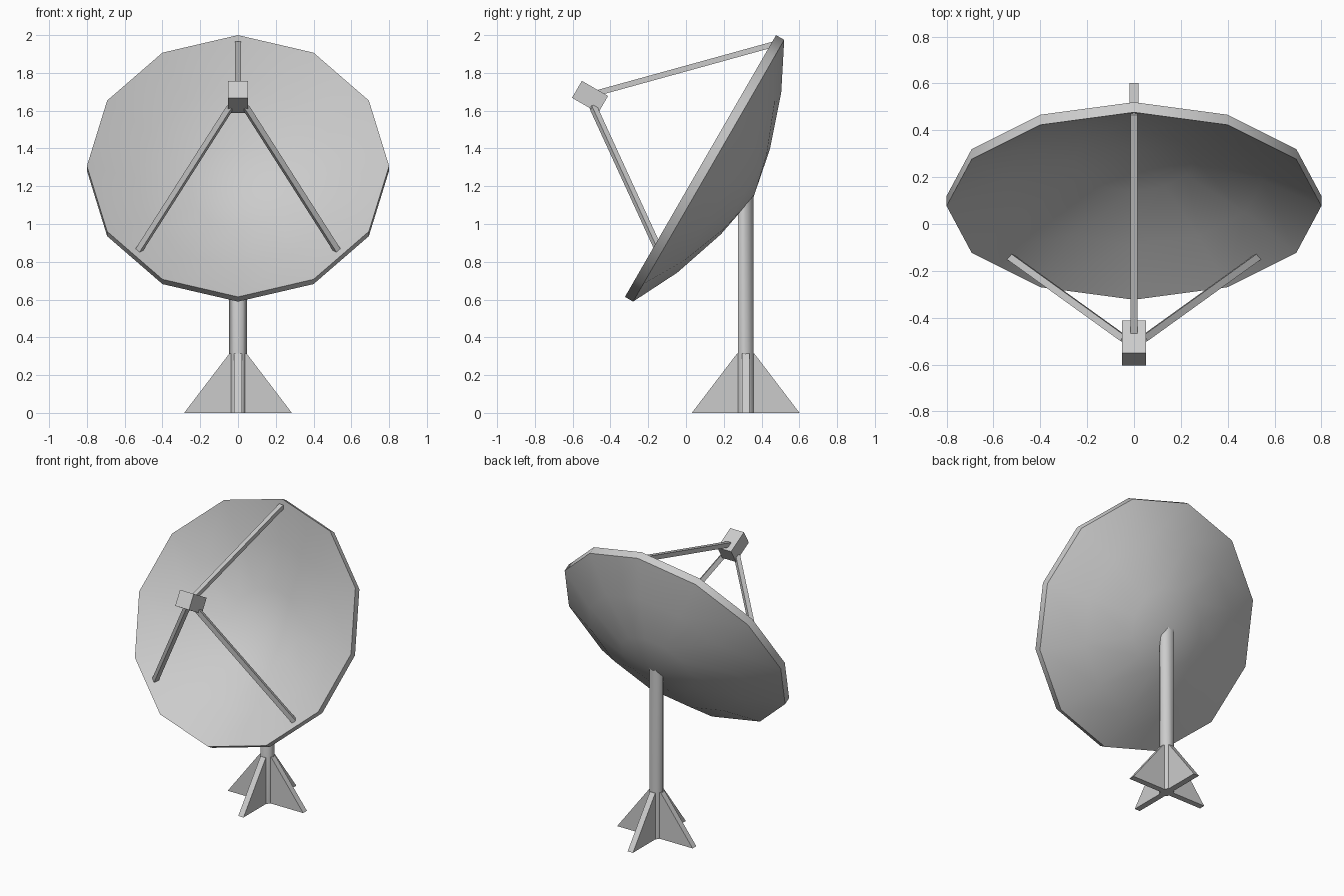
import bpy, bmesh, math
from mathutils import Matrix, Vector

cube = bpy.data.objects.get("Cube")
if cube:
    bpy.data.objects.remove(cube, do_unlink=True)

grey = bpy.data.materials.new("light grey metal")
grey.use_nodes = True
grey.diffuse_color = (0.6, 0.6, 0.6, 1)
grey.node_tree.nodes["Principled BSDF"].inputs["Base Color"].default_value = (0.6, 0.6, 0.6, 1)


def finish(name, bm, matrix=Matrix(), smooth_angle=None):
    bmesh.ops.recalc_face_normals(bm, faces=bm.faces)
    mesh = bpy.data.meshes.new(name)
    bm.to_mesh(mesh)
    bm.free()
    mesh.materials.append(grey)
    obj = bpy.data.objects.new(name, mesh)
    bpy.context.collection.objects.link(obj)
    obj.matrix_world = matrix
    if smooth_angle:
        bpy.ops.object.select_all(action='DESELECT')
        obj.select_set(True)
        bpy.context.view_layer.objects.active = obj
        bpy.ops.object.shade_smooth_by_angle(angle=math.radians(smooth_angle))
    return obj


def box(name, size, matrix):
    bm = bmesh.new()
    bmesh.ops.create_cube(bm, size=1, matrix=Matrix.Diagonal((*size, 1)))
    return finish(name, bm, matrix)


tilt = Matrix.Rotation(math.radians(60), 4, 'X')
axis = tilt.to_3x3() @ Vector((0, 0, 1))

# Dish: a thick twelve-sided bowl, spun about its tilted axis
depth = [(0, -0.275), (0.26, -0.224), (0.55, -0.126), (0.8, 0)]
profile = depth + [(r, z + 0.05) for r, z in reversed(depth)]
bm = bmesh.new()
points = [bm.verts.new((r, 0, z)) for r, z in profile]
edges = [bm.edges.new(pair) for pair in zip(points, points[1:])]
bmesh.ops.spin(bm, geom=points + edges, axis=(0, 0, 1), cent=(0, 0, 0),
               angle=math.tau, steps=12)
bmesh.ops.remove_doubles(bm, verts=bm.verts, dist=0.001)
finish("dish", bm, Matrix.Translation((0, 0.12, 1.282)) @ tilt, 40)

# Receiver box in front of the dish
box("receiver_box", (0.104, 0.104, 0.16),
    Matrix.Translation((0, -0.508, 1.673)) @ tilt)


# Square arms holding the receiver
def arm(name, start, end):
    start, end = Vector(start), Vector(end)
    along = (end - start).normalized()
    side = along.cross(axis).normalized()
    basis = Matrix((side, along.cross(side), along)).transposed().to_4x4()
    box(name, (0.03, 0.03, (end - start).length),
        Matrix.Translation((start + end) / 2) @ basis)


arm("top_arm", (0, -0.465, 1.695), (0, 0.47, 1.953))
for name, s in (("left_arm", 1), ("right_arm", -1)):
    arm(name, (s * 0.04, -0.492, 1.62), (s * 0.525, -0.143, 0.86))

# Hexagonal post, its top slanted to stay inside the dish wall
post_y = 0.316
bm = bmesh.new()
bmesh.ops.create_cone(bm, cap_ends=True, segments=6, radius1=0.048, radius2=0.048,
                      depth=1.12, matrix=Matrix.Translation((0, 0, 0.56))
                      @ Matrix.Rotation(math.radians(30), 4, 'Z'))
if max(v.co.x for v in bm.verts) < 0.045:
    bmesh.ops.rotate(bm, verts=bm.verts, matrix=Matrix.Rotation(math.radians(30), 3, 'Z'))
for v in bm.verts:
    if v.co.z > 0.5:
        v.co.z += v.co.y
finish("post", bm, Matrix.Translation((0, post_y, 0)), 65)

# Four triangular fins bracing the post
for i, name in enumerate(("left_fin", "back_fin", "right_fin", "front_fin")):
    bm = bmesh.new()
    outline = [(0, 0), (0.285, 0), (0.045, 0.315), (0, 0.315)]
    face = bm.faces.new([bm.verts.new((x, -0.02, z)) for x, z in outline])
    new = bmesh.ops.extrude_face_region(bm, geom=[face])["geom"]
    bmesh.ops.translate(bm, vec=(0, 0.04, 0),
                        verts=[g for g in new if isinstance(g, bmesh.types.BMVert)])
    finish(name, bm, Matrix.Translation((0, post_y, 0))
           @ Matrix.Rotation(i * math.pi / 2, 4, 'Z'))
